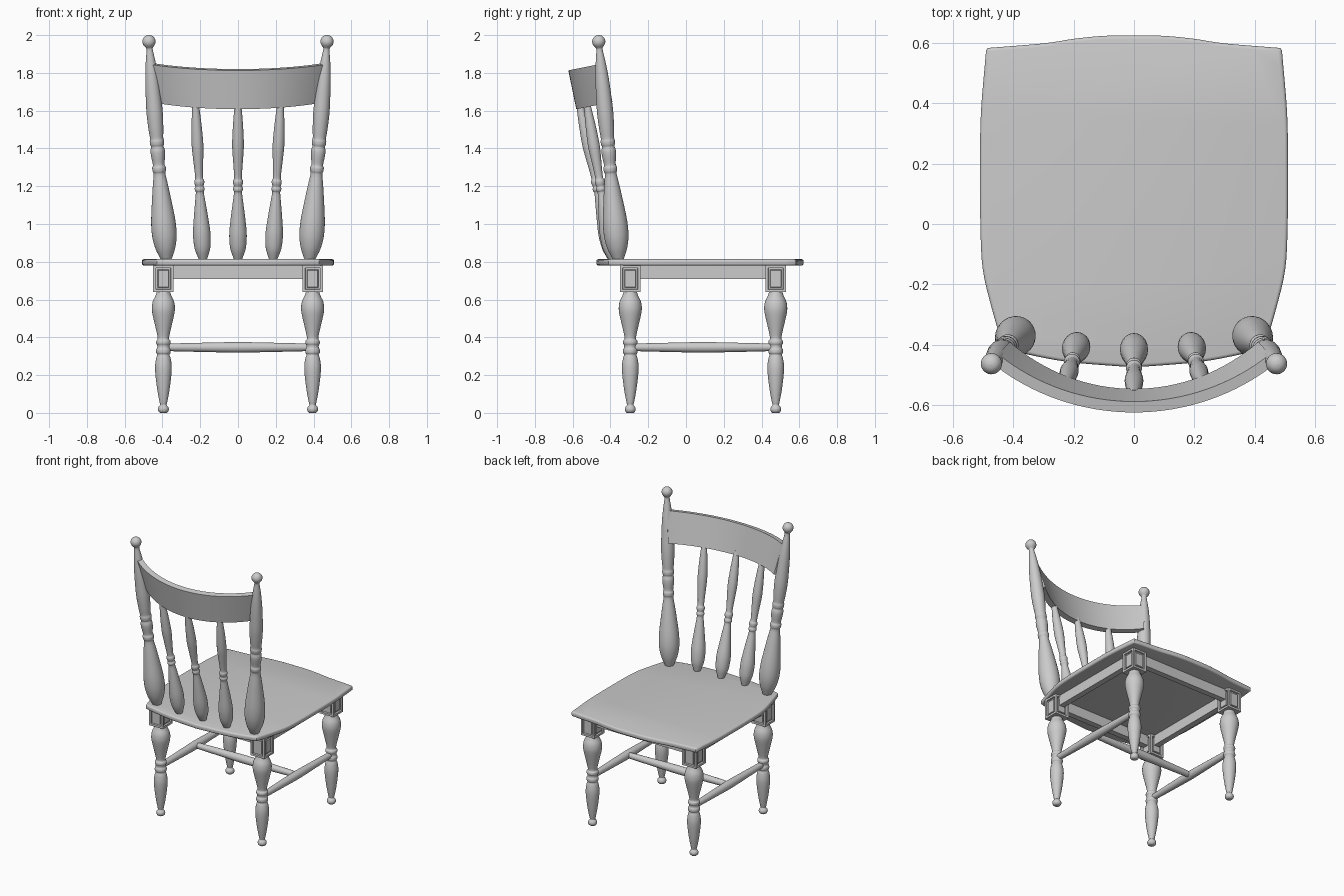
import bpy, bmesh, math
from mathutils import Vector

if "Cube" in bpy.data.objects:
    bpy.data.objects.remove(bpy.data.objects["Cube"])


def finish(name, bm, angle=35):
    bmesh.ops.recalc_face_normals(bm, faces=bm.faces)
    me = bpy.data.meshes.new(name)
    bm.to_mesh(me)
    bm.free()
    me.shade_smooth()
    me.set_sharp_from_angle(angle=math.radians(angle))
    ob = bpy.data.objects.new(name, me)
    bpy.context.collection.objects.link(ob)
    return ob


def spline(pts, sub):
    # Catmull-Rom through an open list of 2D points
    p = [Vector(q) for q in pts]
    p = [2 * p[0] - p[1]] + p + [2 * p[-1] - p[-2]]
    out = []
    for i in range(1, len(p) - 2):
        a, b, c, d = p[i - 1:i + 3]
        for k in range(sub):
            t = k / sub
            out.append(0.5 * (2 * b + (c - a) * t + (2 * a - 5 * b + 4 * c - d) * t * t
                              + (3 * b - a - 3 * c + d) * t ** 3))
    return out + [p[-2]]


def turned(name, start, end, profile, sides=28, sub=3):
    # lathe a (height, radius) profile along the line start -> end
    start, end = Vector(start), Vector(end)
    h0, h1 = profile[0][0], profile[-1][0]
    rot = (end - start).to_track_quat('Z', 'Y')
    bm = bmesh.new()
    rings = []
    for h, r in spline(profile, sub):
        c = start.lerp(end, (h - h0) / (h1 - h0))
        rings.append([bm.verts.new(c + rot @ Vector((max(r, .002) * math.cos(a), max(r, .002) * math.sin(a), 0)))
                      for a in (2 * math.pi * i / sides for i in range(sides))])
    for lo, hi in zip(rings, rings[1:]):
        for i in range(sides):
            j = (i + 1) % sides
            bm.faces.new((lo[i], lo[j], hi[j], hi[i]))
    bm.faces.new(rings[0][::-1])
    bm.faces.new(rings[-1])
    return finish(name, bm, 50)


def box(bm, center, size):
    vs = bmesh.ops.create_cube(bm, size=1)['verts']
    for v in vs:
        v.co = Vector(center) + Vector(a * b for a, b in zip(v.co, size))


LEG_X, FRONT_Y, REAR_Y = 0.395, -0.295, 0.475
SIDES = ((-1, "left"), (1, "right"))

# seat: smooth edge runs between four corners, softened rim
front = spline([(0, -.474), (.2, -.458), (.33, -.436), (.43, -.41)], 5)
side = spline([(.435, -.40), (.47, -.28), (.50, -.15), (.508, 0), (.509, .2), (.506, .37), (.489, .575)], 4)
rear = spline([(.483, .582), (.3, .597), (.2, .612), (.1, .622), (0, .623)], 4)
half = front + side + rear
outline = half + [Vector((-p.x, p.y)) for p in half[-2:0:-1]]
bm = bmesh.new()
base = bm.faces.new([bm.verts.new((p.x, p.y, .78)) for p in outline])
up = bmesh.ops.extrude_face_region(bm, geom=[base])['geom']
bmesh.ops.translate(bm, vec=(0, 0, .034), verts=[g for g in up if isinstance(g, bmesh.types.BMVert)])
rim = [e for e in bm.edges if abs(e.verts[0].co.z - e.verts[1].co.z) < 1e-5]
bmesh.ops.bevel(bm, geom=rim, offset=.011, segments=3, profile=.5, affect='EDGES')
finish("seat", bm)

# aprons under the seat
bm = bmesh.new()
mid_y, span_y = (FRONT_Y + REAR_Y) / 2, REAR_Y - FRONT_Y
for s in (-1, 1):
    box(bm, (s * LEG_X, mid_y, .747), (.04, span_y - .09, .075))
for y in (FRONT_Y, REAR_Y):
    box(bm, (0, y, .747), (2 * LEG_X - .09, .04, .075))
finish("aprons", bm)

# legs: turned lower part and a panelled block
LEG = [(0, .018), (.008, .026), (.02, .029), (.032, .025), (.042, .017), (.055, .02), (.12, .032),
       (.2, .042), (.25, .044), (.29, .038), (.308, .032), (.318, .038), (.335, .038), (.345, .033),
       (.358, .033), (.368, .038), (.382, .037), (.392, .03), (.42, .034), (.48, .048), (.53, .059),
       (.56, .061), (.59, .056), (.62, .042), (.645, .034)]
for s, side_name in SIDES:
    for y, row in ((FRONT_Y, "front"), (REAR_Y, "rear")):
        x = s * LEG_X
        turned(f"{row}_{side_name}_leg", (x, y, 0), (x, y, .645), LEG)
        bm = bmesh.new()
        box(bm, (x, y, .711), (.108, .108, .142))
        bm.normal_update()
        walls = [f for f in bm.faces if abs(f.normal.z) < .5]
        for thick, depth in ((.02, 0), (.002, -.012), (.012, 0), (.004, .007)):
            bmesh.ops.inset_individual(bm, faces=walls, thickness=thick, depth=depth)
        finish(f"{row}_{side_name}_leg_block", bm, 25)

# H-shaped stretchers
BAR = [(0, .018), (.08, .021), (.3, .025), (.5, .028), (.7, .025), (.92, .021), (1, .018)]
for s, side_name in SIDES:
    turned(f"{side_name}_stretcher", (s * LEG_X, FRONT_Y, .347), (s * LEG_X, REAR_Y, .347), BAR, 20)
turned("cross_stretcher", (-LEG_X, mid_y, .347), (LEG_X, mid_y, .347), BAR, 20)

# back posts with ball finials
POST = [(.805, .025), (.83, .036), (.87, .052), (.92, .063), (.97, .066), (1.03, .063), (1.12, .052),
        (1.2, .041), (1.265, .031), (1.28, .035), (1.3, .036), (1.315, .031), (1.36, .037), (1.39, .038),
        (1.41, .033), (1.422, .037), (1.44, .038), (1.455, .035), (1.5, .039), (1.58, .043), (1.66, .041),
        (1.76, .036), (1.85, .027), (1.91, .018), (1.93, .017), (1.94, .024), (1.952, .032), (1.966, .035),
        (1.98, .032), (1.992, .023), (1.998, .012), (2.0, 0)]
for s, side_name in SIDES:
    turned(f"{side_name}_back_post", (s * .379, -.357, .805), (s * .474, -.465, 2.0), POST)

# back spindles
SPINDLE = [(.805, .018), (.83, .028), (.87, .041), (.92, .046), (.97, .045), (1.05, .036), (1.12, .027),
           (1.168, .021), (1.178, .025), (1.19, .026), (1.2, .022), (1.215, .026), (1.23, .026), (1.242, .021),
           (1.28, .022), (1.36, .028), (1.42, .031), (1.5, .028), (1.57, .023), (1.64, .017)]
for x0, x1, y1, label in ((-.185, -.225, -.525, "left"), (0, 0, -.565, "middle"), (.185, .225, -.525, "right")):
    turned(f"{label}_spindle", (x0, -.387, .805), (x1, y1, 1.64), SPINDLE, 24)

# curved top rail: arc leaning back and flaring upward between the posts
bm = bmesh.new()
rows = []
N = 32
for i in range(N + 1):
    u = 2 * i / N - 1
    a = u * math.radians(40)
    sx = math.sin(a) / math.sin(math.radians(40))
    sag = (1 - math.cos(a)) / (1 - math.cos(math.radians(40)))
    row = []
    for hw, yc, zc in ((.423, -.563, 1.608), (.46, -.605, 1.813)):
        for off in (-.018, .018):
            y = yc + .16 * sag + off * math.cos(a)
            row.append(bm.verts.new((hw * sx - off * math.sin(a), y, zc + .2 * (y - yc + .018))))
    rows.append([row[k] for k in (0, 1, 3, 2)])
for p, q in zip(rows, rows[1:]):
    for k in range(4):
        bm.faces.new((p[k], p[(k + 1) % 4], q[(k + 1) % 4], q[k]))
bm.faces.new(rows[0])
bm.faces.new(rows[-1][::-1])
finish("top_rail", bm)
